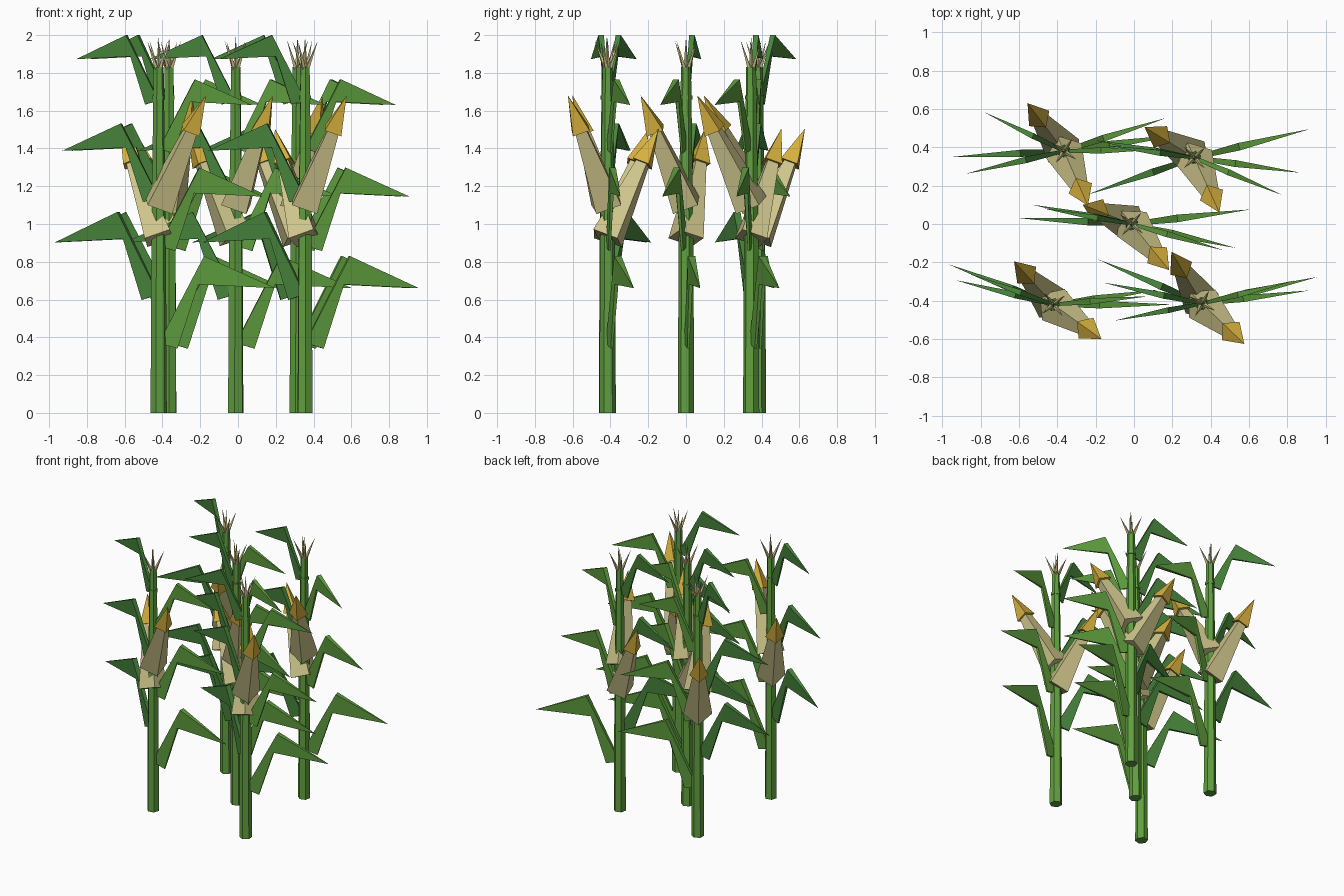
import bpy, bmesh, math
from mathutils import Vector

if "Cube" in bpy.data.objects:
    bpy.data.objects.remove(bpy.data.objects["Cube"])


def mat(name, rgb):
    m = bpy.data.materials.new(name)
    m.diffuse_color = (*rgb, 1)
    m.use_nodes = True
    m.node_tree.nodes["Principled BSDF"].inputs["Base Color"].default_value = m.diffuse_color
    return m


STALK = mat("stalk green", (0.118, 0.350, 0.050))
LEAF = mat("light leaf green", (0.118, 0.350, 0.050))
DARK = mat("dark leaf green", (0.065, 0.235, 0.045))
HUSK = mat("husk tan", (0.62, 0.56, 0.26))
CORN = mat("corn yellow", (0.68, 0.44, 0.048))


def loft(name, rings, material):
    """Join rings of points into a closed flat-shaded solid; one-point rings are tips."""
    bm = bmesh.new()
    vs = [[bm.verts.new(p) for p in ring] for ring in rings]
    for a, b in zip(vs, vs[1:]):
        n = len(a)
        for i in range(n):
            j = (i + 1) % n
            bm.faces.new((a[i], a[j], b[0]) if len(b) == 1 else (a[i], a[j], b[j], b[i]))
    bm.faces.new(vs[0])
    if len(vs[-1]) > 1:
        bm.faces.new(vs[-1])
    bmesh.ops.recalc_face_normals(bm, faces=bm.faces)
    me = bpy.data.meshes.new(name)
    bm.to_mesh(me)
    bm.free()
    me.materials.append(material)
    ob = bpy.data.objects.new(name, me)
    bpy.context.collection.objects.link(ob)
    return ob


def ring(center, axis, radius, sides, turn=0.0, side=None):
    """Regular polygon round an axis; the first corner points along the tilt."""
    axis = axis.normalized()
    v = side or Vector((-axis.y, axis.x, 0))
    v = v.normalized() if v.length > 1e-4 else Vector((0, 1, 0))
    u = v.cross(axis)
    return [center + radius * (math.cos(a) * u + math.sin(a) * v)
            for a in (turn + math.tau * i / sides for i in range(sides))]


def tapered(name, start, axis, stops, sides, material, turn=0.0):
    """Solid along an axis from (fraction, radius) stops; radius 0 is a tip."""
    rings = []
    for t, r in stops:
        c = start + axis * t
        rings.append(ring(c, axis, r, sides, turn) if r else [c])
    return loft(name, rings, material)


def leaf(root, angle, z, s, material):
    """Upright blade that rises from the stalk, bends, and droops to a point."""
    out = Vector((math.cos(angle), math.sin(angle), 0))
    side = Vector((-out.y, out.x, 0))

    def pt(r, h, w):
        return Vector((root.x, root.y, z)) + s * (out * r + Vector((0, 0, h)) + side * w)

    base = [pt(0, -.46, -.010), pt(0, -.46, .010), pt(.10, -.49, .006), pt(.10, -.49, -.006)]
    bend = [pt(.24, 0, -.020), pt(.24, 0, .020), pt(.21, -.15, .010), pt(.21, -.15, -.010)]
    loft("leaf", [base, bend, [pt(.62, -.17, 0)]], material)


def ear(root, dx, dy, z):
    """Husk that narrows upward, with the cob tip above it."""
    axis = Vector((dx, dy, 0.58))
    start = Vector((root.x, root.y, z))
    tapered("husk", start, axis, [(0, .10), (.70, .042)], 4, HUSK)
    tapered("cob_tip", start, axis, [(.68, .066), (1, 0)], 4, CORN)


def plant(x, y, angles, ear_front, ear_back, turn):
    root = Vector((x, y, 0))
    up = Vector((0, 0, 1))
    # stalk and joint
    tapered("stalk", root, up, [(0, .044), (.95, .039), (1.83, .027)], 6, STALK, turn)
    tapered("stalk_joint", root, up, [(1.66, .034), (1.68, .034)], 6, STALK, turn)
    # leaves alternate right and left, shrinking upward
    for i, a in enumerate(angles):
        leaf(root, math.radians(a), .83 + .234 * i, 1 - .05 * i, DARK if i % 2 else LEAF)
    # ears
    ear(root, *ear_front, 1.10)
    ear(root, *ear_back, .925)
    # tassel
    top = root + Vector((0, 0, 1.82))
    tapered("tassel_spike", top, Vector((0, 0, .17)), [(0, .014), (1, 0)], 4, HUSK)
    for k in range(4):
        a = turn + math.tau * (k + .3) / 4
        d = Vector((math.cos(a), math.sin(a), 0))
        tapered("tassel_spike", top + d * .012, d * .065 + Vector((0, 0, .15)),
                [(0, .013), (1, 0)], 4, HUSK)


# position, leaf angles from bottom to top, ear leans, turn
plant(-.365, .38, (8, 183, 18, 193, 1, 154), (.125, -.285), (-.19, .25), .5)
plant(.315, .345, (14, 199, -8, 170, -23, 172), (.13, -.285), (-.26, .16), .3)
plant(-.012, .0, (7, 177, -13, 169, -16, 170), (.195, -.24), (-.255, .10), .4)
plant(-.42, -.42, (0, 159, 8, 166, 5, 160), (.25, -.18), (-.205, .225), .2)
plant(.355, -.415, (13, 157, 7, 168, 14, 191), (.22, -.21), (-.16, .27), .6)
